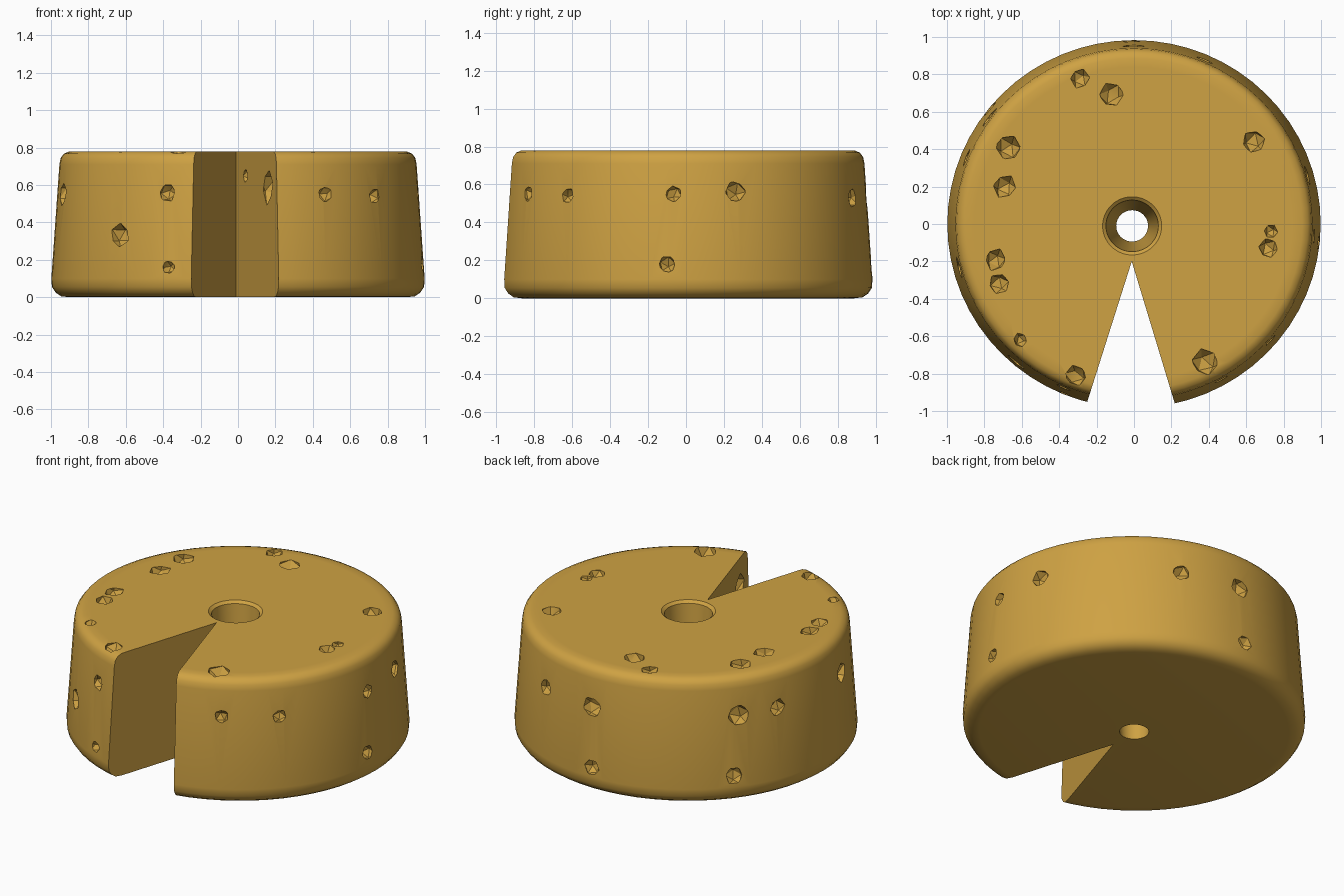
import bpy, bmesh, math, random
from mathutils import Vector, Matrix

random.seed(4)
if "Cube" in bpy.data.objects:
    bpy.data.objects.remove(bpy.data.objects["Cube"], do_unlink=True)

HEIGHT = 0.78
SEGMENTS = 64

cheese = bpy.data.materials.new("golden cheese")
cheese.use_nodes = True
cheese.diffuse_color = (0.62, 0.36, 0.056, 1)
cheese.node_tree.nodes["Principled BSDF"].inputs["Base Color"].default_value = cheese.diffuse_color


def make_object(name, bm):
    bmesh.ops.recalc_face_normals(bm, faces=bm.faces)
    mesh = bpy.data.meshes.new(name)
    bm.to_mesh(mesh)
    bm.free()
    mesh.materials.append(cheese)
    obj = bpy.data.objects.new(name, mesh)
    bpy.context.collection.objects.link(obj)
    return obj


def cut(target, cutter):
    """Subtract the cutter, then remove it."""
    cutter.hide_render = True
    mod = target.modifiers.new("cut", 'BOOLEAN')
    mod.operation = 'DIFFERENCE'
    mod.solver = 'EXACT'
    mod.object = cutter
    bpy.context.view_layer.objects.active = target
    bpy.ops.object.modifier_apply(modifier=mod.name)
    bpy.data.objects.remove(cutter, do_unlink=True)


# Round wheel with tapered wall, soft rims and a conical centre hole
profile = [(0.085, 0), (0.9, 0), (0.945, 0.005), (0.975, 0.025), (0.995, 0.055),
           (0.998, 0.1), (0.955, 0.71), (0.948, 0.745), (0.93, 0.768),
           (0.9, HEIGHT), (0.85, HEIGHT), (0.158, HEIGHT), (0.14, 0.765)]
bm = bmesh.new()
rings = []
for r, z in profile:
    shift = -0.01 if r < 0.2 else 0
    ring = []
    for i in range(SEGMENTS):
        a = math.tau * i / SEGMENTS
        ring.append(bm.verts.new((r * math.cos(a) + shift,
                                  r * 0.985 * math.sin(a) + shift, z)))
    rings.append(ring)
for k, ring in enumerate(rings):
    above = rings[(k + 1) % len(rings)]
    for i in range(SEGMENTS):
        j = (i + 1) % SEGMENTS
        bm.faces.new((ring[i], ring[j], above[j], above[i]))
wheel = make_object("cheese_wheel", bm)

# Missing slice at the front
bm = bmesh.new()
corners = [(-0.012, -0.2), (-0.329, -1.2), (0.291, -1.2)]
base = bm.faces.new([bm.verts.new((x, y, -0.2)) for x, y in corners])
grown = bmesh.ops.extrude_face_region(bm, geom=[base])["geom"]
bmesh.ops.translate(bm, vec=(0, 0, 1.3),
                    verts=[v for v in grown if isinstance(v, bmesh.types.BMVert)])
cut(wheel, make_object("slice_cutter", bm))

# Pits: top (x, y, size), wall (azimuth in degrees, z, size)
top_pits = [(-0.29, 0.78, 0.05), (-0.12, 0.69, 0.06), (-0.67, 0.41, 0.065),
            (-0.69, 0.2, 0.06), (-0.74, -0.19, 0.055), (-0.72, -0.32, 0.055),
            (-0.61, -0.62, 0.035), (-0.31, -0.81, 0.055), (0.38, -0.74, 0.07),
            (0.64, 0.44, 0.06), (0.72, -0.13, 0.05), (0.73, -0.04, 0.035)]
wall_pits = [(-61, 0.55, 0.04), (-41, 0.54, 0.04), (-4, 0.55, 0.04), (16, 0.56, 0.055),
             (-6, 0.18, 0.045), (67, 0.53, 0.05), (90, 0.53, 0.06), (143, 0.54, 0.06),
             (158, 0.54, 0.05), (194, 0.55, 0.06), (91, 0.16, 0.045), (141, 0.17, 0.05),
             (230, 0.33, 0.06), (247, 0.56, 0.045), (248, 0.16, 0.035)]
spots = [(Vector((x, y, HEIGHT)), s) for x, y, s in top_pits]
for deg, z, s in wall_pits:
    a = math.radians(deg)
    r = 1.0 - 0.07 * z
    spots.append((Vector((r * math.cos(a), r * 0.985 * math.sin(a), z)), s))
# Pits on the cut face
spots += [(Vector((0.165, -0.77, 0.59)), 0.085), (Vector((0.04, -0.37, 0.65)), 0.035)]

for centre, size in spots:
    bm = bmesh.new()
    bmesh.ops.create_icosphere(bm, subdivisions=1, radius=size * 1.1)
    for v in bm.verts:
        v.co *= random.uniform(0.88, 1.1)
    turn = Matrix.Rotation(random.uniform(0, 6), 4, Vector((1, 0.6, 0.3)))
    bmesh.ops.transform(bm, matrix=Matrix.Translation(centre) @ turn, verts=bm.verts)
    cut(wheel, make_object("pit_cutter", bm))

# Smooth wheel, crisp slice and pits
bpy.ops.object.select_all(action='DESELECT')
wheel.select_set(True)
bpy.context.view_layer.objects.active = wheel
bpy.ops.object.shade_smooth_by_angle(angle=math.radians(32))
